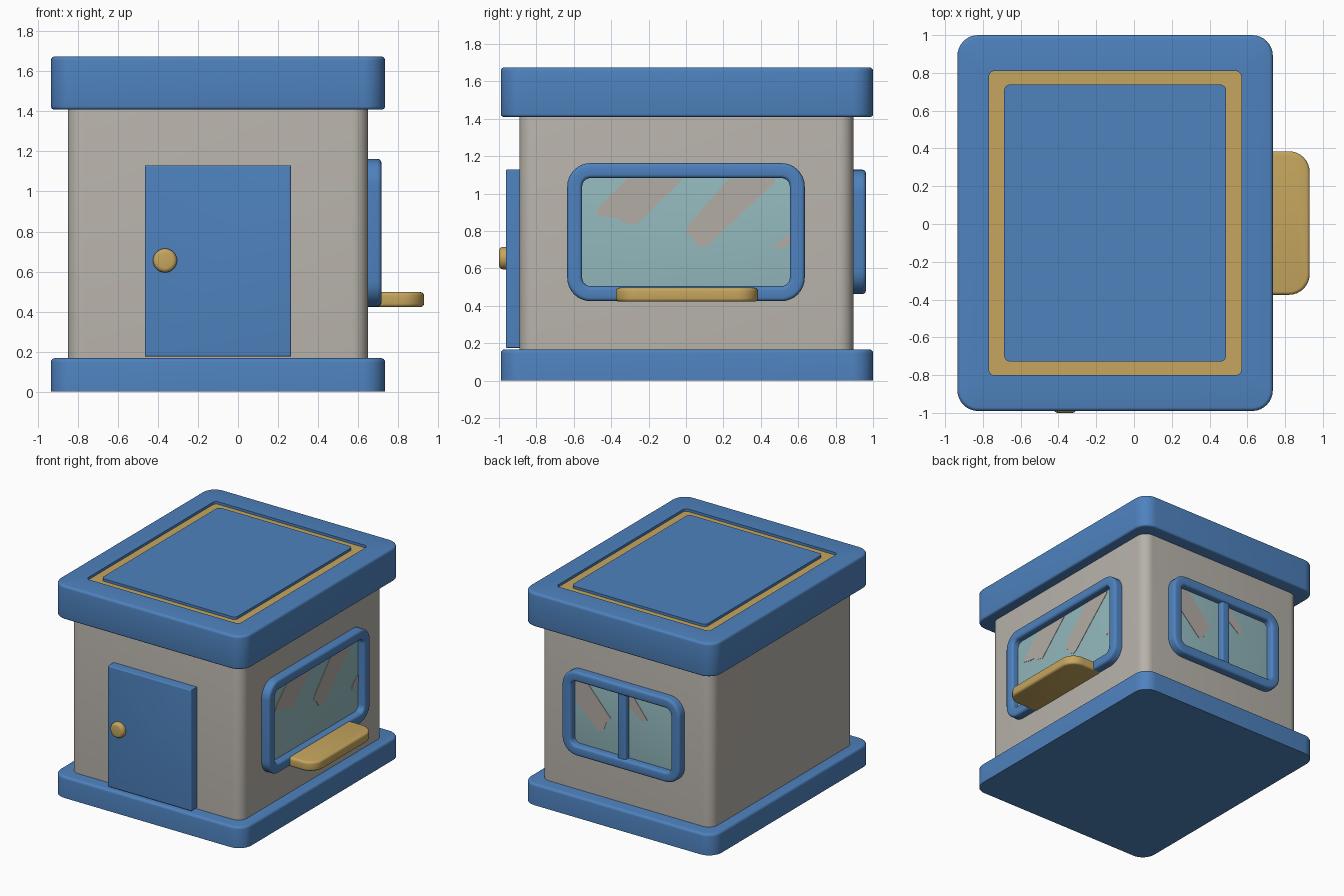
import bpy, bmesh, math

if "Cube" in bpy.data.objects:
    bpy.data.objects.remove(bpy.data.objects["Cube"])


def material(name, rgb):
    m = bpy.data.materials.new(name)
    lin = [((c / 255 + 0.055) / 1.055) ** 2.4 for c in rgb]
    m.diffuse_color = (*lin, 1)
    m.use_nodes = True
    m.node_tree.nodes["Principled BSDF"].inputs["Base Color"].default_value = m.diffuse_color
    return m


BLUE = material("blue paint", (78, 130, 190))
WALL = material("warm grey wall", (183, 178, 170))
GOLD = material("gold trim", (198, 166, 94))
GLASS = material("teal glass", (148, 186, 190))
GLARE = material("glass reflection", (180, 172, 165))

# Local (u, v, w) to world, where w points out of the named side
MAPS = {
    "top": lambda u, v, w: (u, v, w),
    "right": lambda u, v, w: (w, u, v),
    "back": lambda u, v, w: (u, w, v),
    "front": lambda u, v, w: (u, -w, v),
}


def finish(bm, name, mats):
    bmesh.ops.recalc_face_normals(bm, faces=bm.faces)
    me = bpy.data.meshes.new(name)
    bm.to_mesh(me)
    bm.free()
    for m in mats:
        me.materials.append(m)
    me.shade_smooth()
    me.set_sharp_from_angle(angle=math.radians(35))
    ob = bpy.data.objects.new(name, me)
    bpy.context.collection.objects.link(ob)
    return ob


def outline(rect, r, iu, iv, n=8):
    """Rounded rectangle, inset by iu and iv."""
    u0, u1, v0, v1 = rect
    u0, u1, v0, v1 = u0 + iu, u1 - iu, v0 + iv, v1 - iv
    pts = []
    for k, (cu, cv) in enumerate([(u1 - r, v1 - r), (u0 + r, v1 - r),
                                  (u0 + r, v0 + r), (u1 - r, v0 + r)]):
        for i in range(n + 1):
            a = math.pi / 2 * (k + i / n)
            pts.append((cu + r * math.cos(a), cv + r * math.sin(a)))
    return pts


def loft(name, side, rect, r, rings, mats, closed=False):
    """Rings of (inset_u, inset_v, w, material index of the band that follows)."""
    bm = bmesh.new()
    loops = []
    for iu, iv, w, _ in rings:
        rad = max(r - min(iu, iv), min(r, 0.03))
        loops.append([bm.verts.new(MAPS[side](u, v, w))
                      for u, v in outline(rect, rad, iu, iv)])
    count = len(loops)
    for k in range(count if closed else count - 1):
        a, b = loops[k], loops[(k + 1) % count]
        for i in range(len(a)):
            j = (i + 1) % len(a)
            bm.faces.new((a[i], a[j], b[j], b[i])).material_index = rings[k][3]
    if not closed:
        bm.faces.new(loops[0])
        bm.faces.new(loops[-1]).material_index = rings[-1][3]
    return finish(bm, name, mats)


def rounded_edge(inset, w, b, up=True, n=4):
    """Quarter-round rings from a side wall to the face at height w (or back)."""
    out = []
    for i in range(n + 1):
        a = math.pi / 2 * i / n
        d = inset + b * (1 - math.cos(a))
        out.append((d, d, w - b + b * math.sin(a), 0))
    return out if up else out[::-1]


def slab(name, side, rect, r, w0, w1, b, mat, both=False):
    """Rounded block with its outer edge (or both edges) rounded over."""
    if both:
        low = [(d, e, w0 + w1 - w, m) for d, e, w, m in rounded_edge(0, w1, b, False)]
    else:
        low = [(0, 0, w0, 0)]
    return loft(name, side, rect, r, low + rounded_edge(0, w1, b), [mat])


def frame(name, side, rect, r, width, w0, w1, b):
    """Window surround with rounded outer and inner edges."""
    inner = [(2 * width - d, 2 * width - d, w, 0)
             for d, _, w, _ in rounded_edge(width - width, w1, b, False)]
    inner = [(d - width, d - width, w, 0) for d, _, w, _ in inner]
    rings = [(0, 0, w0, 0)] + rounded_edge(0, w1, b) + inner + [(width, width, w0, 0)]
    return loft(name, side, rect, r, rings, [BLUE], closed=True)


def plate(name, side, polys, w0, w1, mat):
    """Thin flat plates from polygon outlines."""
    bm = bmesh.new()
    for p in polys:
        lo = [bm.verts.new(MAPS[side](u, v, w0)) for u, v in p]
        hi = [bm.verts.new(MAPS[side](u, v, w1)) for u, v in p]
        bm.faces.new(lo)
        bm.faces.new(hi)
        for i in range(len(p)):
            j = (i + 1) % len(p)
            bm.faces.new((lo[i], lo[j], hi[j], hi[i]))
    return finish(bm, name, [mat])


# Base, walls
FOOT = (-0.935, 0.735, -0.99, 1.0)
slab("base", "top", FOOT, 0.11, 0, 0.167, 0.02, BLUE)
slab("walls", "top", (-0.85, 0.65, -0.89, 0.895), 0.08, 0.15, 1.43, 0.002, WALL)

# Roof with a recessed gold channel around the centre panel
top, floor = 1.675, 1.655
roof_rings = [(d, e, 1.41 + top - w, m) for d, e, w, m in rounded_edge(0, top, 0.015, False)]
roof_rings += rounded_edge(0, top, 0.02)
roof_rings += [(0.167, 0.19, top, 0), (0.167, 0.19, floor, 1),
               (0.248, 0.262, floor, 0), (0.248, 0.262, top, 0)]
loft("roof", "top", FOOT, 0.11, roof_rings, [BLUE, GOLD])

# Door and knob
slab("door", "front", (-0.465, 0.265, 0.175, 1.13), 0.004, 0.87, 0.963, 0.008, BLUE)
slab("door_knob", "front", (-0.425, -0.305, 0.595, 0.715), 0.0599, 0.95, 1.0, 0.022, GOLD)

# Right-hand serving window with its shelf
frame("right_window_frame", "right", (-0.635, 0.635, 0.425, 1.163), 0.125, 0.08, 0.64, 0.717, 0.02)
slab("right_window_glass", "right", (-0.59, 0.59, 0.47, 1.12), 0.08, 0.64, 0.662, 0.002, GLASS)
plate("right_window_reflections", "right", [
    [(-0.315, 1.08), (-0.015, 1.08), (-0.27, 0.83), (-0.33, 0.845),
     (-0.37, 0.87), (-0.42, 0.872), (-0.485, 0.89), (-0.46, 0.935)],
    [(0.23, 1.08), (0.475, 1.08), (0.475, 1.06), (0.12, 0.725), (0.085, 0.71),
     (0.055, 0.73), (0.025, 0.775), (0.0, 0.79), (0.01, 0.83)],
    [(0.47, 0.70), (0.49, 0.74), (0.57, 0.80), (0.57, 0.73), (0.53, 0.715)],
], 0.66, 0.665, GLARE)
slab("serving_shelf", "top", (0.4, 0.93, -0.375, 0.385), 0.11, 0.422, 0.497, 0.018, GOLD, both=True)

# Back window with a centre bar
frame("back_window_frame", "back", (-0.615, 0.415, 0.463, 1.128), 0.125, 0.08, 0.885, 0.962, 0.02)
slab("back_window_glass", "back", (-0.57, 0.37, 0.51, 1.08), 0.08, 0.885, 0.907, 0.002, GLASS)
plate("back_window_reflections", "back", [
    [(0.34, 1.045), (0.23, 1.045), (0.02, 0.81), (0.06, 0.77), (0.08, 0.71),
     (0.13, 0.68), (0.34, 0.89)],
    [(-0.12, 1.045), (-0.17, 1.045), (-0.30, 0.88), (-0.25, 0.86), (-0.12, 0.96)],
], 0.905, 0.91, GLARE)
slab("back_window_bar", "back", (-0.138, -0.062, 0.5, 1.09), 0.004, 0.89, 0.95, 0.015, BLUE)
